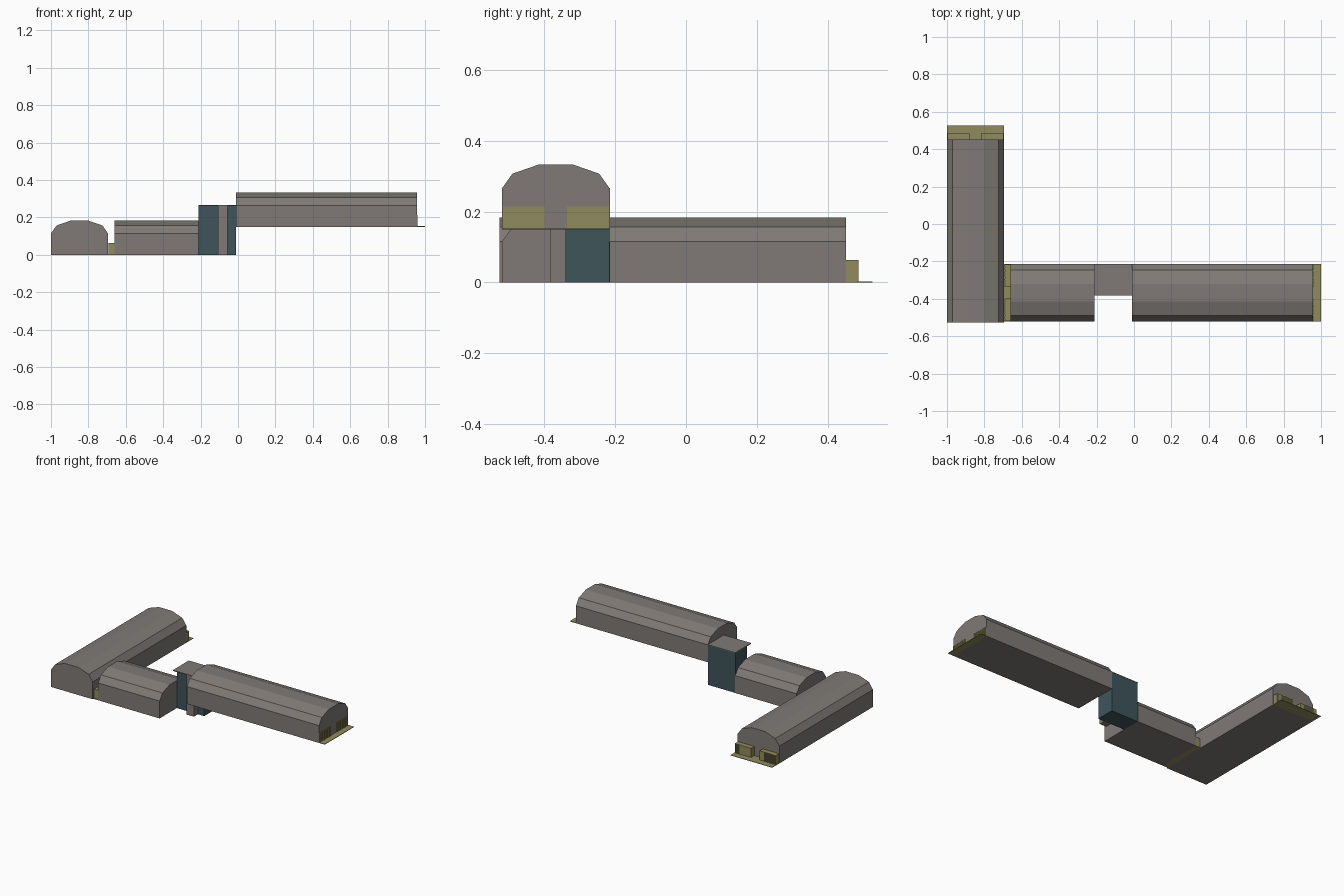
import bpy, bmesh
from mathutils import Matrix, Vector

if "Cube" in bpy.data.objects:
    bpy.data.objects.remove(bpy.data.objects["Cube"])


def material(name, rgb):
    m = bpy.data.materials.new(name)
    m.diffuse_color = (*rgb, 1)
    m.use_nodes = True
    m.node_tree.nodes["Principled BSDF"].inputs["Base Color"].default_value = m.diffuse_color
    return m


STONE = material("warm_grey", (0.215, 0.195, 0.18))
TEAL = material("dark_teal", (0.05, 0.09, 0.105))
OLIVE = material("olive_yellow", (0.28, 0.26, 0.11))


def finish(name, bm, mat):
    bmesh.ops.recalc_face_normals(bm, faces=bm.faces)
    me = bpy.data.meshes.new(name)
    bm.to_mesh(me)
    bm.free()
    me.materials.append(mat)
    ob = bpy.data.objects.new(name, me)
    bpy.context.collection.objects.link(ob)
    return ob


def add_box(bm, x0, x1, y0, y1, z0, z1):
    size = Matrix.Diagonal((x1 - x0, y1 - y0, z1 - z0, 1))
    mid = Matrix.Translation(((x0 + x1) / 2, (y0 + y1) / 2, (z0 + z1) / 2))
    bmesh.ops.create_cube(bm, size=1, matrix=mid @ size)


def box(name, mat, *bounds):
    bm = bmesh.new()
    add_box(bm, *bounds)
    return finish(name, bm, mat)


# faceted barrel-vault cross-section: half width and height, mirrored
HALF = [(0.1525, 0), (0.1525, 0.115), (0.1225, 0.157), (0.048, 0.183)]
PROFILE = HALF + [(-u, v) for u, v in reversed(HALF)]


def vault(name, axis, centre, start, end, base):
    bm = bmesh.new()
    if axis == "x":
        pts = [(start, centre + u, base + v) for u, v in PROFILE]
        step = Vector((end - start, 0, 0))
    else:
        pts = [(centre + u, start, base + v) for u, v in PROFILE]
        step = Vector((0, end - start, 0))
    face = bm.faces.new([bm.verts.new(p) for p in pts])
    ext = bmesh.ops.extrude_face_region(bm, geom=[face], use_keep_orig=True)
    bmesh.ops.translate(bm, vec=step,
                        verts=[g for g in ext["geom"] if isinstance(g, bmesh.types.BMVert)])
    return finish(name, bm, STONE)


def railings(name, axis, centre, a, b, base, slat_side):
    """Two slatted blocks either side of a doorway gap."""
    bm = bmesh.new()
    n = 16
    for s in (-1, 1):
        lo, hi = sorted((centre + s * 0.031, centre + s * 0.15))
        pitch = (hi - lo) / n
        pieces = [(lo, hi, a, b)]
        edge = b if slat_side > 0 else a
        for i in range(n):
            e0, e1 = sorted((edge, edge + slat_side * 0.003))
            pieces.append((lo + i * pitch, lo + (i + 0.6) * pitch, e0, e1))
        for u0, u1, v0, v1 in pieces:
            if axis == "x":
                add_box(bm, v0, v1, u0, u1, base, base + 0.064)
            else:
                add_box(bm, u0, u1, v0, v1, base, base + 0.064)
    return finish(name, bm, OLIVE)


# three vaulted wings
vault("left_wing", "y", -0.8475, -0.527, 0.452, 0)
vault("middle_wing", "x", -0.3675, -0.66, -0.21, 0)
vault("raised_right_wing", "x", -0.3675, -0.01, 0.957, 0.15)

# terraces and slatted screens at the wing ends
box("left_terrace", OLIVE, -1, -0.695, 0.45, 0.527, 0, 0.003)
railings("left_screens", "y", -0.8475, 0.45, 0.484, 0, 1)
box("middle_terrace", OLIVE, -0.697, -0.658, -0.52, -0.215, 0, 0.003)
railings("middle_screens", "x", -0.3675, -0.69, -0.658, 0, -1)
box("right_terrace", OLIVE, 0.955, 1.0, -0.52, -0.215, 0.15, 0.153)
railings("right_screens", "x", -0.3675, 0.952, 0.958, 0.15, 1)

# connecting stair tower with canopy roof and front pillar
box("tower", TEAL, -0.21, -0.01, -0.34, -0.216, 0, 0.262)
box("tower_roof", STONE, -0.21, -0.01, -0.382, -0.215, 0.262, 0.267)
box("tower_pillar", STONE, -0.108, -0.056, -0.382, -0.339, 0, 0.263)
